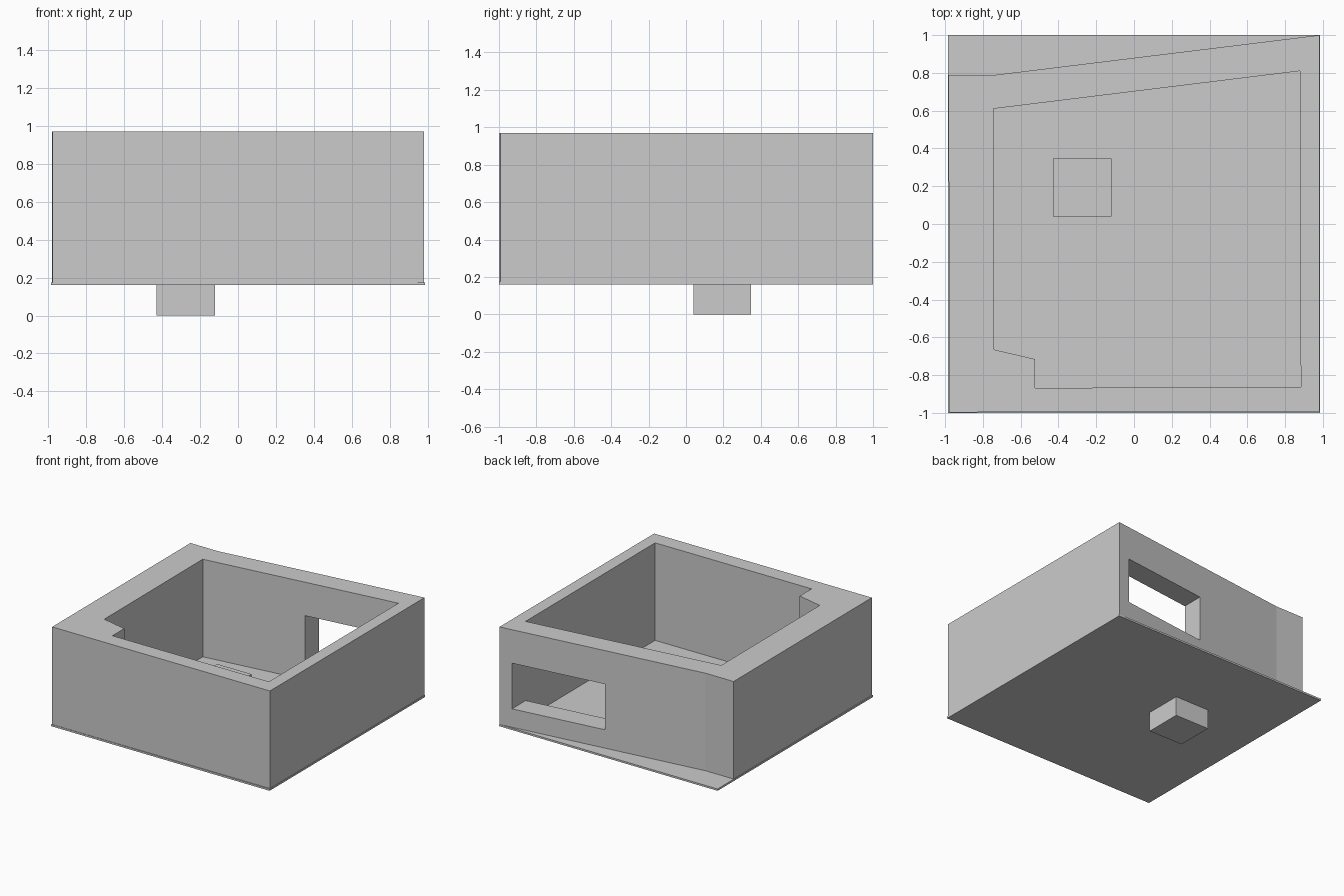
import bpy, bmesh

if "Cube" in bpy.data.objects:
    bpy.data.objects.remove(bpy.data.objects["Cube"])


def prism(name, outline, z0, z1):
    """Extrude a counter-clockwise outline from z0 to z1."""
    bm = bmesh.new()
    low = [bm.verts.new((x, y, z0)) for x, y in outline]
    high = [bm.verts.new((x, y, z1)) for x, y in outline]
    bm.faces.new(low[::-1])
    bm.faces.new(high)
    n = len(outline)
    for i in range(n):
        j = (i + 1) % n
        bm.faces.new((low[i], low[j], high[j], high[i]))
    mesh = bpy.data.meshes.new(name)
    bm.to_mesh(mesh)
    bm.free()
    obj = bpy.data.objects.new(name, mesh)
    bpy.context.collection.objects.link(obj)
    return obj


def rect(x0, x1, y0, y1):
    return [(x0, y0), (x1, y0), (x1, y1), (x0, y1)]


def cut(target, cutter):
    """Subtract the cutter, then remove it."""
    cutter.hide_render = True
    mod = target.modifiers.new("cut", 'BOOLEAN')
    mod.operation = 'DIFFERENCE'
    mod.solver = 'EXACT'
    mod.object = cutter
    bpy.context.view_layer.objects.active = target
    bpy.ops.object.modifier_apply(modifier=mod.name)
    bpy.data.objects.remove(cutter)


# Thin floor plate
prism("floor_plate", rect(-0.985, 0.985, -1, 1), 0.16, 0.175)

# Walls: outer block with the slanted back, hollowed by the room outline
walls = prism("walls", [(-0.978, -0.997), (0.982, -0.992), (0.982, 1.0),
                        (-0.73, 0.79), (-0.982, 0.79)], 0.175, 0.97)
room = [(-0.525, -0.868), (0.883, -0.863), (0.88, 0.81), (-0.745, 0.61),
        (-0.74, -0.665), (-0.525, -0.715)]
cut(walls, prism("room_cutter", room, 0.1, 1.1))

# Window opening through the back wall
cut(walls, prism("window_cutter", rect(0.104, 0.878, 0.5, 1.2), 0.325, 0.697))

# Small block passing through the floor
prism("floor_block", rect(-0.43, -0.12, 0.04, 0.348), 0.0, 0.3)
